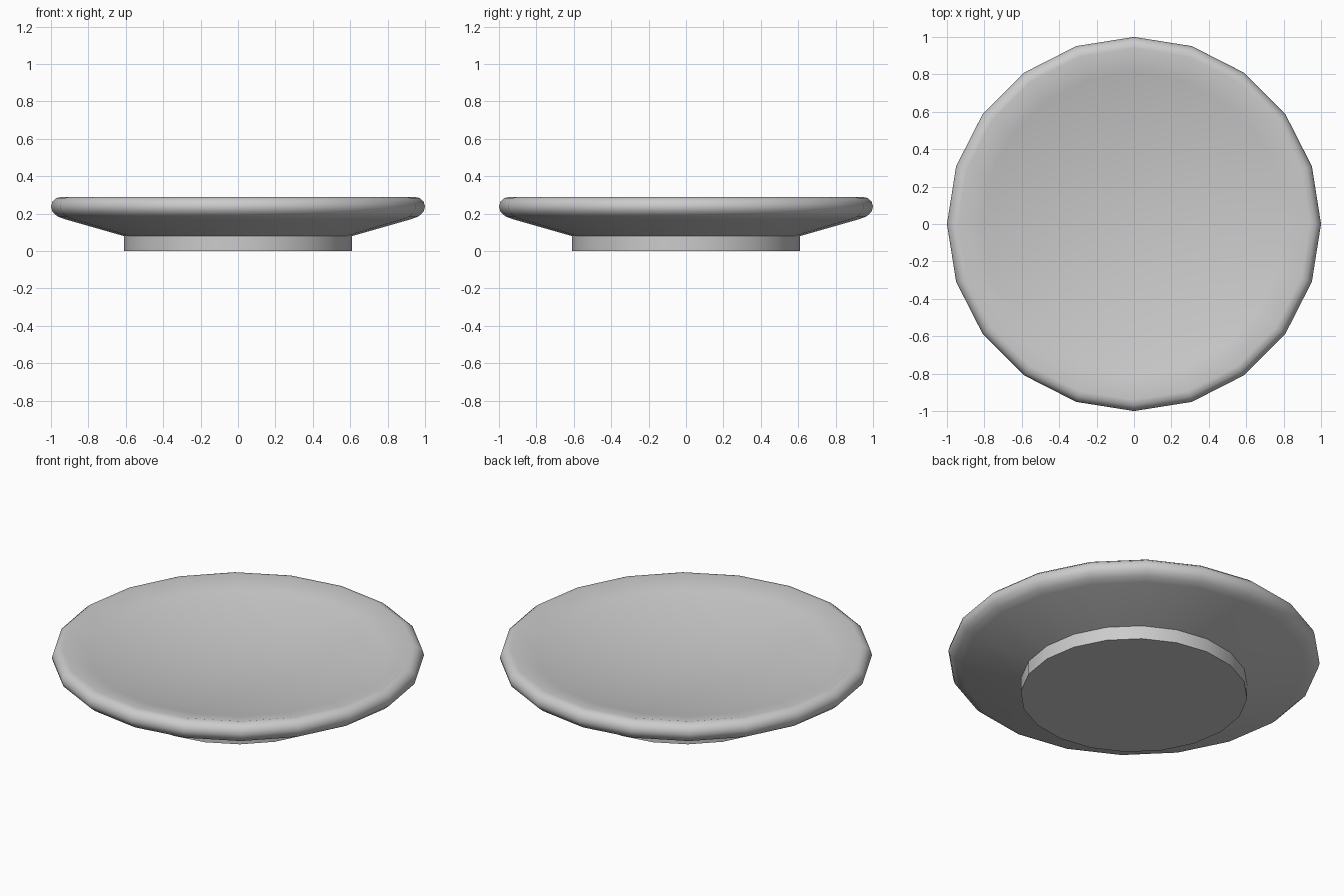
import bpy
import bmesh
import math

if "Cube" in bpy.data.objects:
    bpy.data.objects.remove(bpy.data.objects["Cube"])

SIDES = 20


def lathe(name, profile):
    """Revolve an (r, z) profile around z; radius 0 makes a pole."""
    bm = bmesh.new()
    rings = []
    for r, z in profile:
        if r == 0:
            rings.append([bm.verts.new((0, 0, z))] * SIDES)
        else:
            rings.append([bm.verts.new((r * math.cos(2 * math.pi * i / SIDES),
                                        r * math.sin(2 * math.pi * i / SIDES), z))
                          for i in range(SIDES)])
    for low, high in zip(rings, rings[1:]):
        for i in range(SIDES):
            j = (i + 1) % SIDES
            quad = [low[i], low[j], high[j], high[i]]
            bm.faces.new(list(dict.fromkeys(quad)))
    bmesh.ops.recalc_face_normals(bm, faces=bm.faces)
    mesh = bpy.data.meshes.new(name)
    bm.to_mesh(mesh)
    bm.free()
    obj = bpy.data.objects.new(name, mesh)
    bpy.context.collection.objects.link(obj)
    bpy.ops.object.select_all(action='DESELECT')
    obj.select_set(True)
    bpy.context.view_layer.objects.active = obj
    bpy.ops.object.shade_smooth_by_angle(angle=math.radians(40))
    return obj


# Foot and sloping underside
underside = [(0, 0), (0.61, 0), (0.61, 0.08)]

# Rounded rim
rim = [(0.925, 0.17), (0.965, 0.185), (0.992, 0.21), (1.0, 0.237),
       (0.992, 0.265), (0.97, 0.284), (0.94, 0.29)]

# Shallow concave dish, falling from the rim crest to the centre
crest_r, crest_z, depth = 0.94, 0.29, 0.12
dish = [(crest_r * t, crest_z - depth * (1 - t * t))
        for t in (0.86, 0.7, 0.52, 0.34, 0.17, 0)]

lathe("plate", underside + rim + dish)
